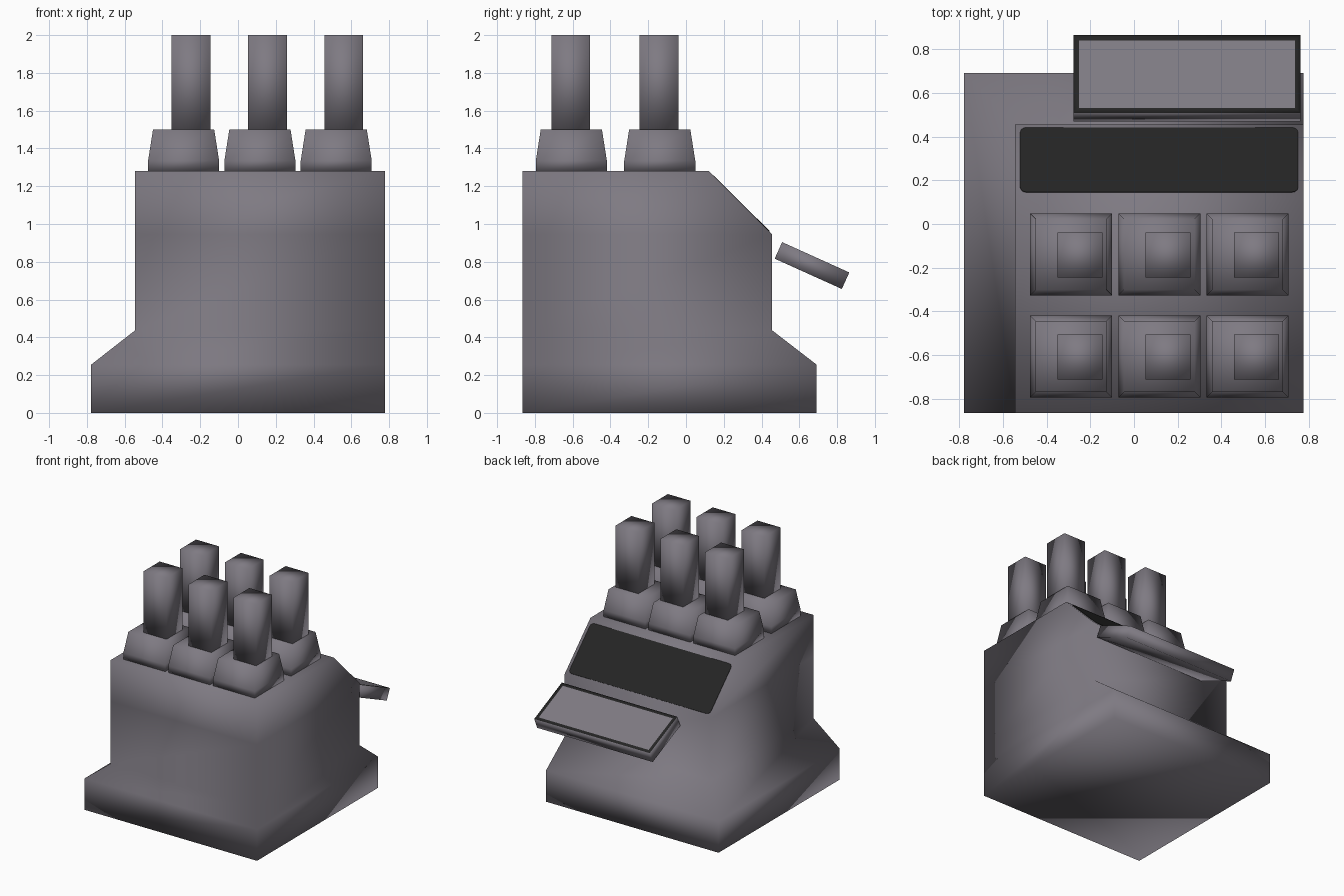
import bpy, bmesh, math
from mathutils import Matrix

if "Cube" in bpy.data.objects:
    bpy.data.objects.remove(bpy.data.objects["Cube"])


def material(name, rgb):
    m = bpy.data.materials.new(name)
    m.diffuse_color = (*rgb, 1)
    m.use_nodes = True
    m.node_tree.nodes["Principled BSDF"].inputs["Base Color"].default_value = m.diffuse_color
    return m


GREY = material("warm grey", (0.21, 0.195, 0.225))
BLACK = material("near black", (0.018, 0.018, 0.018))


def loft(rings):
    """Closed solid through rectangles given as (x0, x1, y0, y1, z)."""
    bm = bmesh.new()
    loops = [[bm.verts.new(p) for p in ((a, c, z), (b, c, z), (b, d, z), (a, d, z))]
             for a, b, c, d, z in rings]
    bm.faces.new(loops[0][::-1])
    bm.faces.new(loops[-1])
    for lo, hi in zip(loops, loops[1:]):
        for i in range(4):
            j = (i + 1) % 4
            bm.faces.new((lo[i], lo[j], hi[j], hi[i]))
    return bm


def finish(bm, name, mats, smooth=True):
    bmesh.ops.recalc_face_normals(bm, faces=bm.faces)
    for f in bm.faces:
        f.smooth = smooth
    me = bpy.data.meshes.new(name)
    bm.to_mesh(me)
    bm.free()
    for m in mats:
        me.materials.append(m)
    ob = bpy.data.objects.new(name, me)
    bpy.context.collection.objects.link(ob)
    return ob


def square(cx, cy, half, z):
    return (cx - half, cx + half, cy - half, cy + half, z)


# Main housing: flared base on the left and back, sloped upper back
finish(loft([(-0.778, 0.777, -0.865, 0.692, 0),
             (-0.778, 0.777, -0.865, 0.692, 0.255),
             (-0.545, 0.777, -0.865, 0.456, 0.437),
             (-0.545, 0.777, -0.865, 0.456, 0.945),
             (-0.545, 0.777, -0.865, 0.12, 1.28)]), "housing", [GREY])

# Six square chimneys, each on a tapered collar
for row, y in enumerate((-0.139, -0.607)):
    for col in range(3):
        x = -0.288 + 0.404 * col
        tag = f"{row + 1}_{col + 1}"
        finish(loft([square(x, y, 0.188, 1.28), square(x, y, 0.188, 1.335),
                     square(x, y, 0.162, 1.5)]), "collar_" + tag, [GREY])
        finish(loft([square(x + 0.04, y - 0.003, 0.103, 1.49),
                     square(x + 0.04, y - 0.003, 0.103, 2.0)]), "chimney_" + tag, [GREY])

# Dark window plate on the sloped face, with clipped round corners
slope = math.atan2(1.28 - 0.945, 0.456 - 0.12)
hw, hh, t = 0.636, 0.209, 0.003
bm = loft([(-hw, hw, -hh, hh, -t), (-hw, hw, -hh, hh, t)])
corners = [e for e in bm.edges if abs(e.verts[0].co.z - e.verts[1].co.z) > t]
bmesh.ops.bevel(bm, geom=corners, offset=0.03, segments=3, profile=0.5, affect='EDGES')
bm.transform(Matrix.Translation((0.115, 0.2925, 1.28 - (0.2925 - 0.12) * math.tan(slope)))
             @ Matrix.Rotation(-slope, 4, 'X'))
finish(bm, "window_panel", [BLACK], smooth=False)

# Tilted awning slab with a black border on its top face
bm = loft([(-0.278, 0.763, -0.195, 0.195, -0.048), (-0.278, 0.763, -0.195, 0.195, 0.048)])
bm.normal_update()
top = [f for f in bm.faces if f.normal.z > 0.9]
border = bmesh.ops.inset_region(bm, faces=top, thickness=0.036)["faces"]
for f in border:
    f.material_index = 1
bm.transform(Matrix.Translation((0, 0.667, 0.78)) @ Matrix.Rotation(math.radians(-24.3), 4, 'X'))
finish(bm, "awning", [GREY, BLACK])
